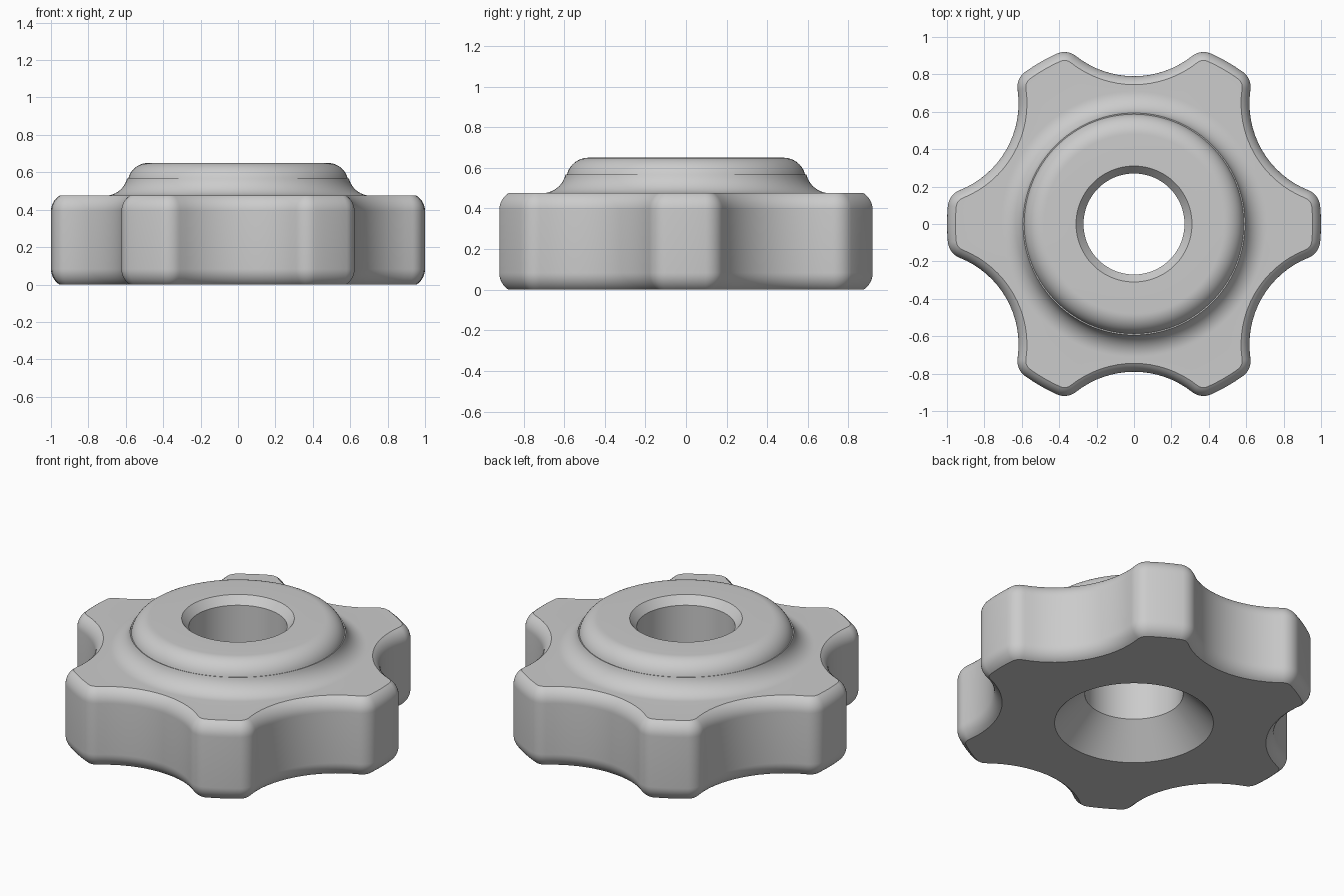
import bpy, bmesh
from math import radians, degrees, pi, sin, cos, atan2, acos
from mathutils import Vector

cube = bpy.data.objects.get("Cube")
if cube:
    bpy.data.objects.remove(cube, do_unlink=True)

LOBES = 6
SECTOR = 2 * pi / LOBES
TIP, ROUND, SCALLOP, WAIST = 1.0, 0.1, 0.5, 0.79   # outline radii
HEIGHT, TOP = 0.475, 0.65                          # grip and hub heights


def polar(r, a):
    return Vector((r * cos(a), r * sin(a)))


def spread(a, b, n):
    return [a + (b - a) * i / n for i in range(n)]


def arc(cx, cz, r, a, b, n):
    """Profile arc as (radius, height) pairs, both ends included."""
    return [(cx + r * cos(t), cz + r * sin(t))
            for t in spread(radians(a), radians(b), n) + [radians(b)]]


def lobe_outline():
    """Points and outward normals of the scalloped grip outline."""
    d, c = WAIST + SCALLOP, TIP - ROUND
    half = SECTOR / 2 - acos((c * c + d * d - (SCALLOP + ROUND) ** 2) / (2 * c * d))
    hollow = polar(d, SECTOR / 2)
    corner, corner2 = polar(c, half), polar(c, SECTOR - half)
    to_hollow = hollow - corner
    phi = atan2(to_hollow.y, to_hollow.x)
    pieces = [
        (Vector((0, 0)), TIP, spread(-half, half, 4)),
        (corner, ROUND, spread(half, phi, 8)),
        (hollow, -SCALLOP, spread(phi, SECTOR - phi, 16)),
        (corner2, ROUND, spread(SECTOR - phi, SECTOR - half, 8)),
    ]
    sector = [(centre + polar(r, a), polar(1, a))
              for centre, r, angles in pieces for a in angles]
    points = []
    for k in range(LOBES):
        turn = polar(1, k * SECTOR)
        spin = lambda v: Vector((v.x * turn.x - v.y * turn.y,
                                 v.x * turn.y + v.y * turn.x))
        points += [(spin(p), spin(n)) for p, n in sector]
    return points


outline = lobe_outline()
rings = []


def round_ring(r, z):
    rings.append([(*(p.normalized() * r), z) for p, n in outline])


def grip_ring(inset, z):
    rings.append([(*(p - n * inset), z) for p, n in outline])


# Hub: rounded shoulder flowing into a concave foot
for r, z in arc(0.48, TOP - 0.11, 0.11, 90, 13.4, 12):
    round_ring(r, z)
for r, z in arc(0.71, HEIGHT + 0.12, 0.12, 193.4, 270, 12):
    round_ring(r, z)

# Grip: edges rounded top and bottom
EDGE, SWEEP, STEPS = 0.1, radians(56.6), 8
edge = [(EDGE * (1 - cos(t)), EDGE * (sin(SWEEP) - sin(t)))
        for t in spread(SWEEP, 0, STEPS) + [0]]
for inset, drop in edge:
    grip_ring(inset, HEIGHT - drop)
for inset, drop in reversed(edge):
    grip_ring(inset, drop)

# Bore: countersunk below, chamfered above
for r, z in [(0.437, 0), (0.27, 0.18), (0.27, TOP - 0.047), (0.31, TOP)]:
    round_ring(r, z)

# Bridge the rings into one closed body
bm = bmesh.new()
loops = [[bm.verts.new(co) for co in ring] for ring in rings]
count = len(outline)
for i, loop in enumerate(loops):
    below = loops[(i + 1) % len(loops)]
    for j in range(count):
        k = (j + 1) % count
        bm.faces.new((loop[j], below[j], below[k], loop[k]))
bmesh.ops.remove_doubles(bm, verts=bm.verts, dist=0.0005)
bmesh.ops.recalc_face_normals(bm, faces=bm.faces)
mesh = bpy.data.meshes.new("star_knob")
bm.to_mesh(mesh)
bm.free()

knob = bpy.data.objects.new("star_knob", mesh)
bpy.context.collection.objects.link(knob)

# Plain grey finish
grey = bpy.data.materials.new("plain_grey")
grey.use_nodes = True
colour = (0.6, 0.6, 0.6, 1)
grey.diffuse_color = colour
grey.node_tree.nodes["Principled BSDF"].inputs["Base Color"].default_value = colour
mesh.materials.append(grey)

bpy.ops.object.select_all(action="DESELECT")
knob.select_set(True)
bpy.context.view_layer.objects.active = knob
bpy.ops.object.shade_smooth_by_angle(angle=radians(25))
